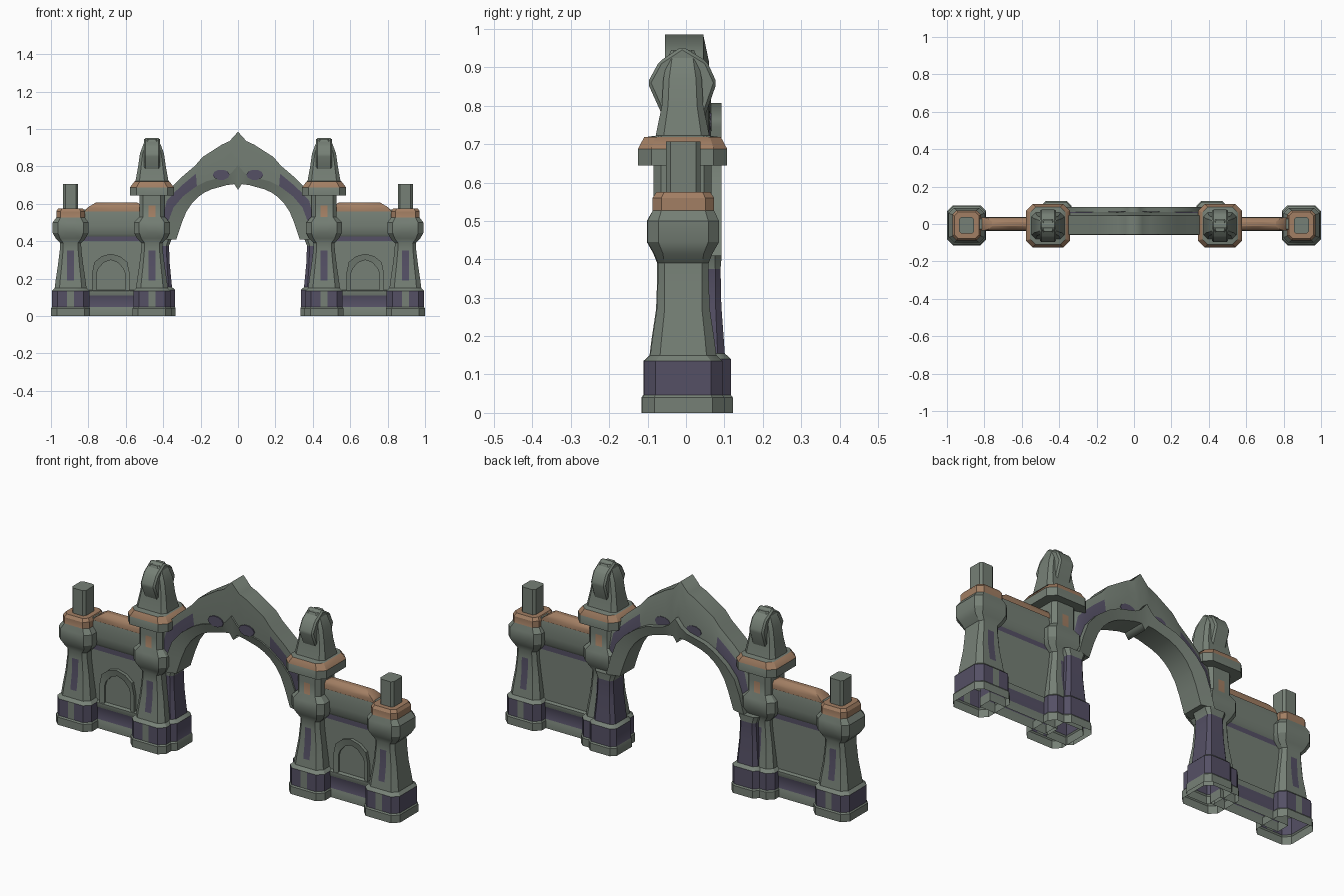
import bpy, bmesh, math

if "Cube" in bpy.data.objects:
    bpy.data.objects.remove(bpy.data.objects["Cube"])

def material(name, rgb):
    m = bpy.data.materials.new(name)
    m.diffuse_color = (*rgb, 1)
    m.use_nodes = True
    m.node_tree.nodes["Principled BSDF"].inputs["Base Color"].default_value = m.diffuse_color
    return m

MATS = [material("grey_green_stone", (.18, .215, .18)),
        material("slate_purple", (.09, .08, .13)),
        material("terracotta", (.36, .21, .125))]
G, P, O = 0, 1, 2

def finish(name, bm, angle=30):
    bmesh.ops.recalc_face_normals(bm, faces=bm.faces)
    me = bpy.data.meshes.new(name)
    bm.to_mesh(me)
    bm.free()
    for m in MATS:
        me.materials.append(m)
    ob = bpy.data.objects.new(name, me)
    bpy.context.collection.objects.link(ob)
    mir = ob.modifiers.new("Mirror", 'MIRROR')
    mir.use_axis[0] = True
    bpy.ops.object.select_all(action='DESELECT')
    ob.select_set(True)
    bpy.context.view_layer.objects.active = ob
    bpy.ops.object.shade_smooth_by_angle(angle=math.radians(angle))
    return ob

def tower(name, cx, cy, rows, chamfer=.3):
    """Stack of chamfered rectangles; row = z, half x, half y, colour above, centre strip colour."""
    bm = bmesh.new()
    prev = None
    for z, hx, hy, mat, strip in rows:
        c = chamfer * min(hx, hy)
        s = min(.018, .5 * (hx - c))
        half = [(c - hx, -hy), (-s, -hy), (s, -hy), (hx - c, -hy), (hx, c - hy), (hx, hy - c)]
        pts = half + [(-x, -y) for x, y in half]
        ring = [bm.verts.new((cx + x, cy + y, z)) for x, y in pts]
        if prev:
            for i in range(12):
                f = bm.faces.new((prev[i], prev[(i + 1) % 12], ring[(i + 1) % 12], ring[i]))
                f.material_index = pstrip if i in (1, 7) else pmat
        prev, pmat, pstrip = ring, mat, strip
    bm.faces.new(prev).material_index = pmat
    return finish(name, bm)

def band(name, lines, purple=(), cap_end=False):
    """Solid strip between lines; line = (xz points, front y, back y)."""
    bm = bmesh.new()
    grids = [[[bm.verts.new((x, y, z)) for x, z in pts] for pts, *ys in lines for y in [ys[k]]]
             for k in (0, 1)]
    n = len(lines[0][0])
    for i in range(n - 1):
        for g in grids:
            for r in range(len(lines) - 1):
                f = bm.faces.new((g[r][i], g[r][i + 1], g[r + 1][i + 1], g[r + 1][i]))
                f.material_index = P if r == 0 and i in purple else G
        for r in (0, -1):
            bm.faces.new((grids[0][r][i], grids[0][r][i + 1], grids[1][r][i + 1], grids[1][r][i]))
    for i in ([0, n - 1] if cap_end else [0]):
        for r in range(len(lines) - 1):
            a, b = grids
            bm.faces.new((a[r][i], a[r + 1][i], b[r + 1][i], b[r][i]))
    return finish(name, bm)

def prism_x(name, profile, x0, x1, bevel):
    bm = bmesh.new()
    f = bm.faces.new([bm.verts.new((x0, y, z)) for y, z in profile])
    ext = bmesh.ops.extrude_face_region(bm, geom=[f])
    bmesh.ops.translate(bm, vec=(x1 - x0, 0, 0),
                        verts=[v for v in ext['geom'] if isinstance(v, bmesh.types.BMVert)])
    bmesh.ops.bevel(bm, geom=bm.edges[:], offset=bevel, segments=1, affect='EDGES')
    return finish(name, bm)

# Shared lower pillar: plinth, painted band, waisted shaft, flared collar
shaft = [(0, .105, .107, G, G), (.04, .105, .107, G, G), (.047, .1, .102, P, G),
         (.135, .1, .102, G, G), (.15, .085, .086, G, G), (.19, .08, .081, G, P),
         (.27, .068, .069, G, P), (.35, .058, .066, G, G), (.39, .056, .066, G, G),
         (.415, .08, .076, G, G), (.445, .096, .093, G, G), (.5, .096, .093, G, G)]

# Outer pillars with terracotta cap and square post
tower("outer_pillar", .895, -.007, shaft + [
    (.527, .076, .08, O, O), (.56, .076, .08, O, O), (.575, .066, .07, O, O),
    (.575, .04, .045, G, G), (.707, .04, .045, G, G)])

# Inner pillars with neck, wide cap and spire
tower("inner_pillar", .46, -.009, shaft + [
    (.53, .067, .076, G, O), (.59, .067, .076, G, G), (.645, .067, .076, G, G),
    (.645, .117, .116, G, G), (.688, .117, .116, O, O), (.718, .095, .1, G, G),
    (.722, .088, .07, G, G), (.8, .074, .054, G, G), (.87, .064, .05, G, G),
    (.92, .045, .04, G, G), (.945, .025, .03, G, G)])
prism_x("spire_hood", [(-.055, .76), (-.1, .86), (-.07, .915), (-.01, .955),
                       (.055, .915), (.08, .86), (.045, .76)], .418, .502, .008)

# Jambs standing behind the inner pillars, carrying the arch
tower("arch_jamb", .415, .035, [
    (0, .082, .087, G, G), (.04, .082, .087, G, G), (.047, .078, .082, P, P),
    (.14, .078, .082, G, G), (.155, .062, .066, P, P), (.28, .05, .057, P, P),
    (.375, .046, .055, G, G), (.41, .06, .058, G, G)])

# Walls between the pillars
tower("side_wall", .68, 0, [
    (0, .2, .036, G, G), (.04, .2, .036, G, G), (.047, .2, .033, P, P),
    (.11, .2, .033, G, G), (.118, .2, .037, G, G), (.135, .2, .037, G, G),
    (.14, .2, .02, G, G), (.4, .2, .02, P, P), (.425, .2, .02, G, G),
    (.44, .2, .03, G, G), (.48, .2, .034, G, G), (.54, .2, .034, G, G),
    (.57, .2, .028, G, G)], chamfer=.02)
tower("wall_coping", .65, 0, [
    (.56, .17, .036, O, O), (.58, .155, .036, O, O), (.598, .125, .026, O, O),
    (.607, .11, .012, O, O)], chamfer=.05)

# Niche frame on the wall front
def niche(w, top):
    side = [(w, .135), (w, .23), (w * .88, top - .045), (w * .5, top - .014)]
    return [(.68 - x, z) for x, z in side] + [(.68, top)] + [(.68 + x, z) for x, z in side[::-1]]

band("niche_frame", [(niche(.075, .3), -.03, -.015), (niche(.1, .333), -.037, -.015)], cap_end=True)

# Pointed arch: moulded inner trim and scalloped body (half, mirrored)
inner = [(.33, .41), (.3, .5), (.275, .56), (.245, .605), (.215, .635),
         (.18, .66), (.14, .678), (.06, .7), (.02, .705), (0, .675)]
mid = [(.4, .41), (.375, .5), (.345, .58), (.294, .64), (.255, .67),
       (.22, .695), (.17, .72), (.07, .745), (.035, .765), (0, .807)]
outer = [(.42, .42), (.42, .55), (.405, .64), (.365, .68), (.31, .735),
         (.228, .805), (.19, .85), (.085, .917), (.045, .935), (0, .985)]
between = [(a + (c - a) * .6, b + (d - b) * .6) for (a, b), (c, d) in zip(mid, outer)]
band("arch_trim", [(inner, -.04, .078), (mid, -.058, .092)])
band("arch_body", [(mid, -.05, .065), (between, -.055, .06), (outer, -.055, .045)], purple=(0, 1, 2, 3, 4))

# Painted spots above the trim, front and back
for name, y in (("arch_spot_front", -.056), ("arch_spot_back", .063)):
    bm = bmesh.new()
    ends = [[bm.verts.new((.09 + .045 * math.cos(a), y + d, .755 + .028 * math.sin(a)))
             for a in [math.tau * k / 10 for k in range(10)]] for d in (-.003, .003)]
    for e in ends:
        bm.faces.new(e)
    for k in range(10):
        j = (k + 1) % 10
        bm.faces.new((ends[0][k], ends[0][j], ends[1][j], ends[1][k]))
    for f in bm.faces:
        f.material_index = P
    finish(name, bm)
